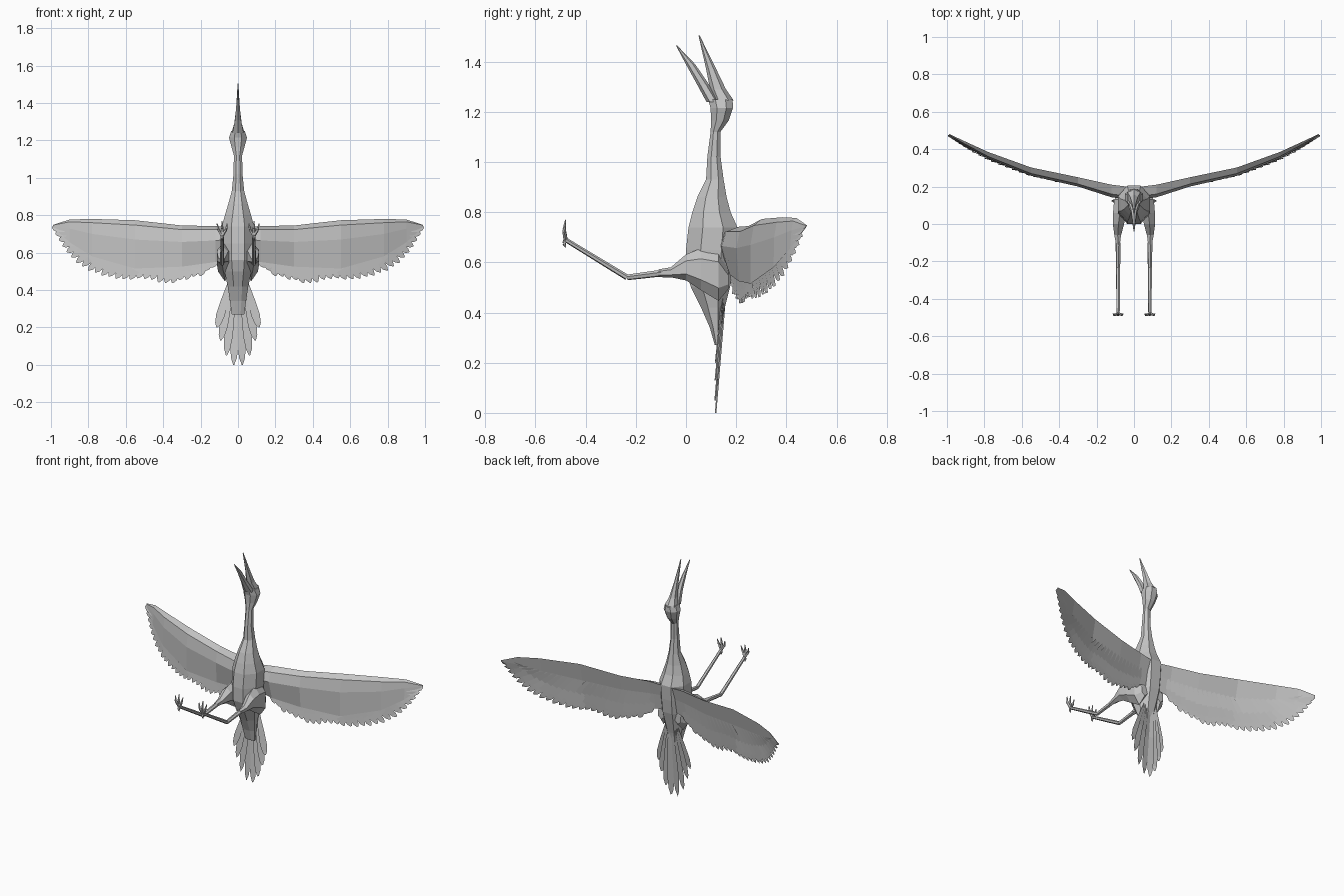
import bpy, bmesh, math
from mathutils import Vector

cube = bpy.data.objects.get("Cube")
if cube:
    bpy.data.objects.remove(cube, do_unlink=True)

GREY = (0.55, 0.55, 0.55, 1)
mat = bpy.data.materials.new("plumage_grey")
mat.use_nodes = True
mat.diffuse_color = GREY
bsdf = mat.node_tree.nodes["Principled BSDF"]
bsdf.inputs["Base Color"].default_value = GREY
bsdf.inputs["Roughness"].default_value = 0.8


def finish(name, bm, solid=True):
    if solid:
        bmesh.ops.recalc_face_normals(bm, faces=bm.faces)
    mesh = bpy.data.meshes.new(name)
    bm.to_mesh(mesh)
    bm.free()
    mesh.materials.append(mat)
    obj = bpy.data.objects.new(name, mesh)
    bpy.context.collection.objects.link(obj)
    return obj


def bridge(bm, rings):
    """Skin a list of equal point rings and cap both ends."""
    loops = [[bm.verts.new(p) for p in ring] for ring in rings]
    n = len(loops[0])
    for a, b in zip(loops, loops[1:]):
        for i in range(n):
            j = (i + 1) % n
            bm.faces.new((a[i], a[j], b[j], b[i]))
    bm.faces.new(loops[0])
    bm.faces.new(loops[-1])


def oval(n):
    """Flat-sided unit ring that reaches exactly 1 on both axes."""
    k = 1 / math.cos(math.pi / n)
    return [(k * math.cos((i + .5) * math.tau / n),
             k * math.sin((i + .5) * math.tau / n)) for i in range(n)]


def upright_loft(name, rows, n=8):
    """Rows are (front y, back y, z, half width)."""
    bm = bmesh.new()
    bridge(bm, [[(c * w, (f + b) / 2 + s * (b - f) / 2, z) for c, s in oval(n)]
                for f, b, z, w in rows])
    return finish(name, bm)


def strut(bm, p, q, r1, r2, n=6):
    p, q = Vector(p), Vector(q)
    d = (q - p).normalized()
    u = d.orthogonal().normalized()
    v = d.cross(u)
    bridge(bm, [[c + r * (u * a + v * b) for a, b in oval(n)]
                for c, r in ((p, r1), (q, r2))])


def sample(table, x):
    """Piecewise linear lookup giving every column after the first."""
    if x <= table[0][0]:
        return table[0][1:]
    for a, b in zip(table, table[1:]):
        if x <= b[0]:
            t = (x - a[0]) / (b[0] - a[0])
            return [u + (v - u) * t for u, v in zip(a[1:], b[1:])]
    return table[-1][1:]


def feather(bm, root, tip, width, depth, side=1, tilt=.004):
    """Leaf-shaped blade laid on the surface y = depth(x, z)."""
    root, tip = Vector(root), Vector(tip)
    d = tip - root
    perp = Vector((-d.y, d.x)).normalized()
    left, right = [], []
    for t, w in ((0, .4), (.45, .85), (.75, 1), (.92, .68), (1, .12)):
        c = root + d * t
        for row, sgn in ((left, 1), (right, -1)):
            p = c + perp * (sgn * w * width / 2)
            row.append(bm.verts.new((side * p.x, depth(c.x, p.y) + sgn * tilt, p.y)))
    for i in range(len(left) - 1):
        bm.faces.new((left[i], left[i + 1], right[i + 1], right[i]))


# Body, neck and head in one skin
upright_loft("body_and_head", [
    (.115, .135, .27, .033), (.095, .14, .34, .043), (.06, .155, .42, .055),
    (.02, .175, .5, .072), (.0, .19, .56, .082), (.0, .2, .65, .086),
    (.01, .205, .74, .086), (.025, .178, .8, .07), (.045, .162, .86, .052),
    (.08, .15, .93, .033), (.085, .138, 1.02, .024), (.098, .137, 1.12, .022),
    (.1, .17, 1.165, .035), (.098, .187, 1.215, .048), (.088, .186, 1.25, .036)])

# Open beak
upright_loft("upper_beak", [
    (.115, .185, 1.245, .034), (.1, .155, 1.29, .02),
    (.083, .118, 1.37, .01), (.05, .054, 1.505, .002)], 6)
upright_loft("lower_beak", [
    (.085, .13, 1.24, .03), (.047, .088, 1.31, .016),
    (.002, .034, 1.39, .009), (-.04, -.036, 1.465, .002)], 6)

# Wing stations: x, back y, top z, covert bottom z, thickness
STATIONS = [(.04, .2, .735, .57, .05), (.12, .21, .742, .55, .05),
            (.3, .25, .745, .525, .036), (.55, .302, .773, .515, .032),
            (.78, .385, .78, .58, .024), (.9, .44, .777, .655, .014),
            (.99, .482, .748, .735, .004)]
# Wing feather tips: x, z
TIPS = [(.14, .52), (.2, .475), (.28, .455), (.38, .43), (.5, .46), (.62, .455),
        (.72, .475), (.8, .505), (.87, .55), (.93, .62), (.965, .68), (.995, .735)]


def wing_depth(x, z):
    y, top = sample(STATIONS, x)[:2]
    return y - .008 - .12 * max(top - z, 0)


def wing_section(side, x, y, top, low, t):
    h = top - low
    pts = [(y, top), (y - t, top - .1 * h), (y - 1.3 * t - .012 * h, top - .4 * h),
           (y - .14 * h - .008, low), (y - .1 * h, top - .45 * h)]
    return [(side * x, py, pz) for py, pz in pts]


def arc_point(points, t):
    """Point at a fraction of the length of a polyline."""
    pts = [Vector(p) for p in points]
    lengths = [(b - a).length for a, b in zip(pts, pts[1:])]
    left = t * sum(lengths)
    for a, b, length in zip(pts, pts[1:], lengths):
        if left <= length:
            return a.lerp(b, left / length)
        left -= length
    return pts[-1]


def build_wing(label, side):
    bm = bmesh.new()
    bridge(bm, [wing_section(side, *s) for s in STATIONS])
    finish(label + "_wing", bm)

    # Flight feathers fan outward towards the wing tip
    bm = bmesh.new()
    count = 27
    for i in range(count):
        t = i / (count - 1)
        tip = arc_point(TIPS, t)
        tip.y += .008 * (i % 2) * (1 - t)
        rx = .1 + .78 * t
        top, low = sample(STATIONS, rx)[1:3]
        feather(bm, (rx, top - .45 * (top - low)), tip, .05 - .012 * t,
                wing_depth, side)
    finish(label + "_flight_feathers", bm, False)


# Leg rows: y, bottom z, top z, centre x, half width
THIGH = [(.17, .5, .56, .06, .02), (.13, .46, .64, .07, .036),
         (.06, .5, .645, .076, .036), (0, .535, .625, .083, .03),
         (-.06, .543, .578, .087, .018), (-.11, .543, .57, .086, .01)]


def build_leg(label, side):
    bm = bmesh.new()
    bridge(bm, [[(side * (cx + w * c), y, (lo + hi) / 2 + s * (hi - lo) / 2)
                 for c, s in oval(6)] for y, lo, hi, cx, w in THIGH])
    finish(label + "_thigh", bm)

    x = side * .085
    knee, ankle = (x, -.235, .54), (x, -.48, .69)
    bm = bmesh.new()
    strut(bm, (x, -.1, .557), knee, .012, .01)
    strut(bm, knee, ankle, .01, .008)
    finish(label + "_shank", bm)

    bm = bmesh.new()
    for dx, z in ((-.027, .755), (0, .77), (.027, .755), (0, .66)):
        mid = (x + dx * .75, -.486, (.69 + z) / 2)
        strut(bm, ankle, mid, .007, .006, 5)
        strut(bm, mid, (x + dx, -.48, z), .006, .002, 5)
    finish(label + "_foot", bm)


for label, side in (("left", 1), ("right", -1)):
    build_wing(label, side)
    build_leg(label, side)


# Tail fan
def tail_depth(x, z):
    return .12 + .08 * z - .08 * abs(x)


bm = bmesh.new()
for side in (1, -1):
    for i, tip in enumerate(((.023, .0), (.062, .05), (.093, .13), (.113, .2))):
        feather(bm, (.008 + .01 * i, .46), tip, .046,
                lambda x, z, k=i: tail_depth(x, z) - .003 * k, side, .003)
finish("tail_feathers", bm, False)
